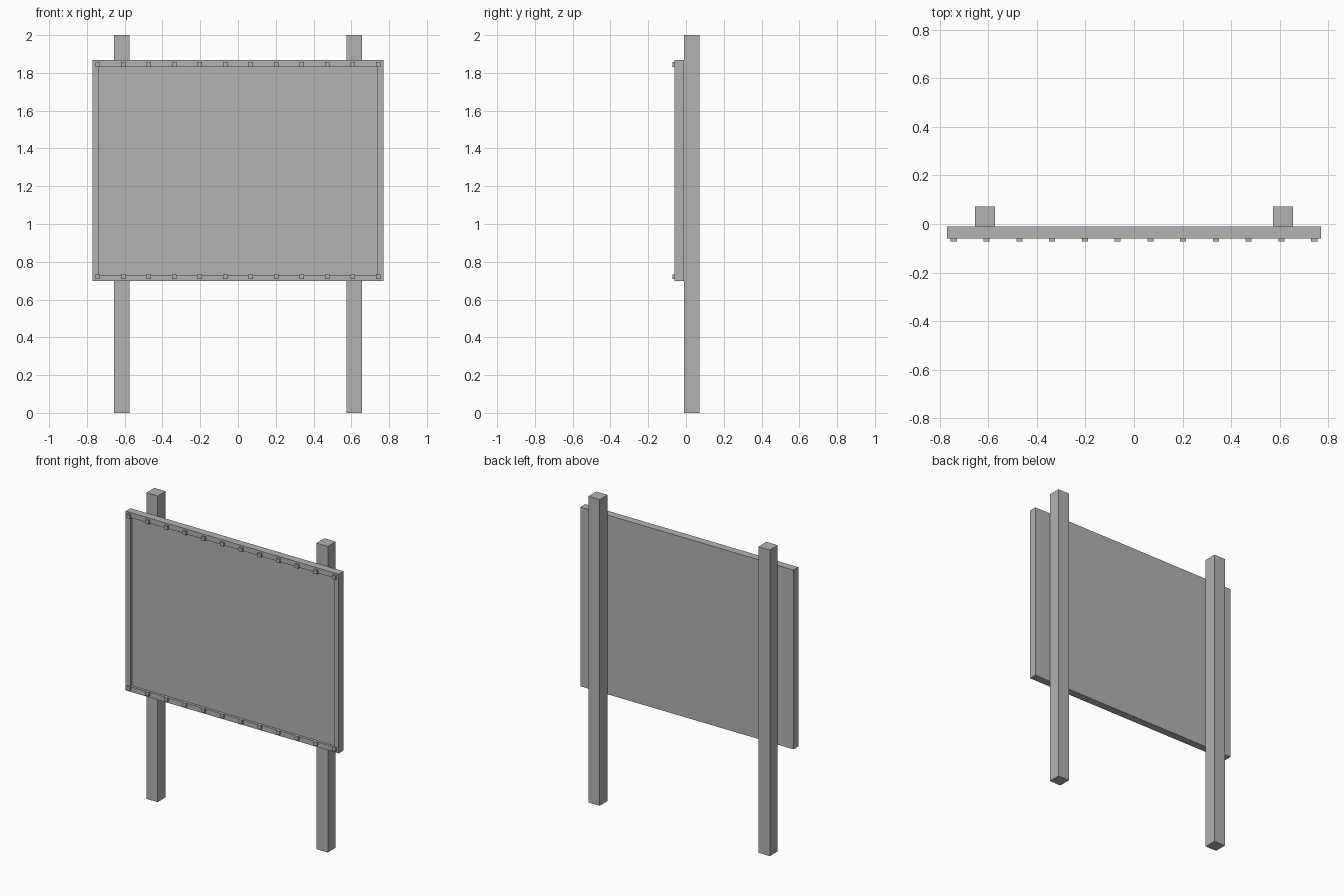
import bpy
import bmesh
from mathutils import Matrix, Vector

cube = bpy.data.objects.get("Cube")
if cube:
    bpy.data.objects.remove(cube, do_unlink=True)

# Single flat colour
GREY = (0.45, 0.45, 0.45, 1)
mat = bpy.data.materials.new("plain grey")
mat.use_nodes = True
mat.diffuse_color = GREY
mat.node_tree.nodes["Principled BSDF"].inputs["Base Color"].default_value = GREY


def finish(name, bm):
    mesh = bpy.data.meshes.new(name)
    bm.to_mesh(mesh)
    bm.free()
    mesh.materials.append(mat)
    obj = bpy.data.objects.new(name, mesh)
    bpy.context.collection.objects.link(obj)
    return obj


def add_box(bm, low, high):
    low, high = Vector(low), Vector(high)
    place = Matrix.Translation((low + high) / 2) @ Matrix.Diagonal((*(high - low), 1))
    bmesh.ops.create_cube(bm, size=1, matrix=place)


FRONT, BACK = -0.06, -0.01
HALF_W, BOTTOM, TOP = 0.77, 0.697, 1.868

# Posts
for name, x in (("right_post", -0.615), ("left_post", 0.615)):
    bm = bmesh.new()
    add_box(bm, (x - 0.041, BACK, 0), (x + 0.041, 0.072, 2))
    finish(name, bm)

# Board with a recessed face inside a raised rim
bm = bmesh.new()
add_box(bm, (-HALF_W, FRONT, BOTTOM), (HALF_W, BACK, TOP))
bm.normal_update()
face = min(bm.faces, key=lambda f: f.calc_center_median().y)
bmesh.ops.inset_region(bm, faces=[face], thickness=0.047)
inner = bmesh.ops.extrude_discrete_faces(bm, faces=[face])["faces"][0]
bmesh.ops.translate(bm, verts=inner.verts, vec=(0, 0.016, 0))
finish("board", bm)

# Rows of square bolts along the top and bottom rims
COUNT, R = 12, 0.0125
for name, z in (("top_bolts", TOP - 0.024), ("bottom_bolts", BOTTOM + 0.024)):
    bm = bmesh.new()
    for i in range(COUNT):
        x = 0.743 * (2 * i / (COUNT - 1) - 1)
        add_box(bm, (x - R, FRONT - 0.012, z - R), (x + R, FRONT, z + R))
    finish(name, bm)
